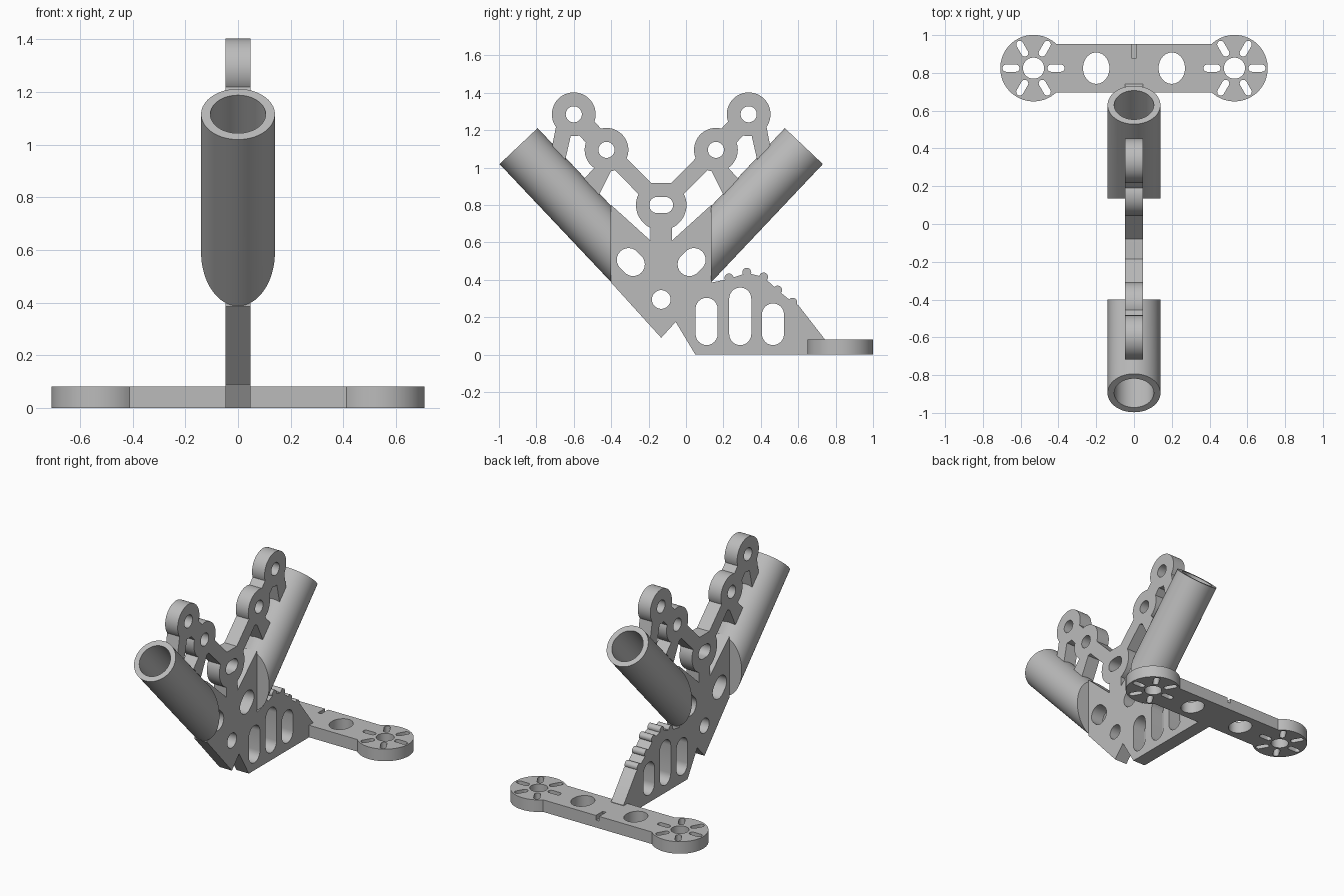
import bpy, bmesh, math
from mathutils import Vector, Matrix

if "Cube" in bpy.data.objects:
    bpy.data.objects.remove(bpy.data.objects["Cube"])

MID = -0.1325   # y of the symmetry line of the two tubes
HALF = 0.047    # half thickness of the upright plate

grey = bpy.data.materials.new("plain_grey")
grey.diffuse_color = (0.5, 0.5, 0.5, 1)
grey.use_nodes = True
grey.node_tree.nodes["Principled BSDF"].inputs["Base Color"].default_value = grey.diffuse_color


def finish(bm, name):
    bmesh.ops.recalc_face_normals(bm, faces=bm.faces)
    me = bpy.data.meshes.new(name)
    bm.to_mesh(me)
    bm.free()
    me.materials.append(grey)
    ob = bpy.data.objects.new(name, me)
    bpy.context.collection.objects.link(ob)
    bpy.ops.object.select_all(action='DESELECT')
    ob.select_set(True)
    bpy.context.view_layer.objects.active = ob
    bpy.ops.object.shade_smooth_by_angle(angle=math.radians(30))
    return ob


def prism(name, loops, lo, hi, place):
    """Extrude an outline (first loop) with holes (other loops) from lo to hi."""
    bm = bmesh.new()
    ends = ([], [])
    sides = []
    for loop in loops:
        rings = []
        for k, d in enumerate((lo, hi)):
            vs = [bm.verts.new(place(a, b, d)) for a, b in loop]
            ends[k].extend(bm.edges.new((vs[i - 1], vs[i])) for i in range(len(vs)))
            rings.append(vs)
        sides.append(rings)
    for edges in ends:
        bmesh.ops.triangle_fill(bm, use_beauty=True, edges=edges)
    for r0, r1 in sides:
        for i in range(len(r0)):
            bm.faces.new((r0[i - 1], r0[i], r1[i], r1[i - 1]))
    return finish(bm, name)


def upright(name, *loops):
    return prism(name, loops, -HALF, HALF, lambda a, b, d: (d, a, b))


def flat(name, lo, hi, *loops):
    return prism(name, loops, lo, hi, lambda a, b, d: (a, b, d))


def circle(c, rx, ry=None, n=48):
    ry = ry or rx
    return [(c[0] + rx * math.cos(2 * math.pi * i / n),
             c[1] + ry * math.sin(2 * math.pi * i / n)) for i in range(n)]


def slot(p, q, r, n=12):
    """Rounded slot between the two arc centres p and q."""
    a = math.atan2(q[1] - p[1], q[0] - p[0])
    pts = []
    for c, start in ((q, a - math.pi / 2), (p, a + math.pi / 2)):
        pts += [(c[0] + r * math.cos(start + math.pi * i / n),
                 c[1] + r * math.sin(start + math.pi * i / n)) for i in range(n + 1)]
    return pts


def strip(p, q, w, trim_p, trim_q):
    """Straight link between two centres, shortened at both ends."""
    p, q = Vector(p), Vector(q)
    d = (q - p).normalized()
    s = Vector((-d.y, d.x)) * w / 2
    p, q = p + d * trim_p, q - d * trim_q
    return [tuple(v) for v in (p + s, q + s, q - s, p - s)]


def flip(loop, side):
    return [(MID + side * (y - MID), z) for y, z in loop]


# Upright web with the slotted foot
web = [(-.40, .385), (MID, .09), (-.055, .175), (.05, 0), (.74, 0), (.74, .085),
       (.60, .265), (.57, .28), (.49, .345), (.415, .415), (.325, .437), (.23, .405),
       (.135, .385), (.135, .80), (-.075, .61), (-.075, .68), (-.19, .68),
       (-.19, .61), (-.40, .80)]
web_hole = slot((-.307, .507), (-.283, .483), .063)
upright("web_plate", web, web_hole, flip(web_hole, -1), circle((MID, .295), .05),
        slot((.11, .11), (.11, .245), .059),
        slot((.29, .11), (.29, .30), .059),
        slot((.465, .11), (.465, .215), .059))

# Grip bumps along the top of the foot
for i, c in enumerate([(.23, .41), (.325, .44), (.415, .415), (.49, .345), (.57, .28)]):
    upright(f"foot_bump_{i + 1}", circle(c, .024, n=24))

# Central ring with flat top and slotted eye
hub = (MID, .80)
upright("centre_ring", [(y, min(z, .917)) for y, z in circle(hub, .135)],
        slot((MID - .02, .80), (MID + .02, .80), .044))

# Two mirrored arms with eyelets, and the two tubes
A, B = (-.425, 1.095), (-.60, 1.285)
for side, label in ((1, "front"), (-1, "back")):
    for c, part in ((A, "inner"), (B, "outer")):
        upright(f"{label}_{part}_eyelet", flip(circle(c, .117), side),
                flip(circle(c, .043), side))
    upright(f"{label}_arm_link", flip(strip(A, hub, .09, .10, .12), side))
    upright(f"{label}_eyelet_link", flip(strip(A, B, .11, .095, .095), side))
    upright(f"{label}_inner_strut",
            flip([(-.40, .985), (-.465, .855), (-.545, .94), (-.485, 1.005)], side))
    upright(f"{label}_outer_strut",
            flip([(-.615, 1.175), (-.645, 1.043), (-.715, 1.117), (-.695, 1.22)], side))

    # Tube: blind bore, cut off by a vertical plane at its lower end
    bm = bmesh.new()
    n = 64
    rings = []
    for r, t in ((.105, .57), (.105, 0), (.14, 0), (.14, 1.0)):
        rings.append([bm.verts.new((x, y, t)) for x, y in circle((0, 0), r, n=n)])
    for r0, r1 in zip(rings, rings[1:]):
        for i in range(n):
            bm.faces.new((r0[i - 1], r0[i], r1[i], r1[i - 1]))
    bm.faces.new(rings[0])
    bm.faces.new(rings[-1])
    axis = Vector((0, side * .687, -.727)).normalized()
    top = Vector((0, MID + side * (-.895 - MID), 1.115))
    bm.transform(Matrix.Translation(top) @ axis.to_track_quat('Z', 'Y').to_matrix().to_4x4())
    cut = bmesh.ops.bisect_plane(bm, geom=bm.verts[:] + bm.edges[:] + bm.faces[:],
                                 plane_co=(0, MID - side * .2675, 0),
                                 plane_no=(0, side, 0), clear_outer=True)
    rim = [e for e in cut["geom_cut"] if isinstance(e, bmesh.types.BMEdge)]
    bmesh.ops.holes_fill(bm, edges=rim, sides=0)
    finish(bm, f"{label}_tube")

# Crossbar with round ends, lightening holes and a slit at the back
CY, R, HW = .825, .176, .1275
a0 = math.pi - math.asin(HW / R)
arc = [-a0 + 2 * a0 * i / 48 for i in range(49)]
right = [(.532 + R * math.cos(a), CY + R * math.sin(a)) for a in arc]
left = [(-x, 2 * CY - y) for x, y in right]
slit = [(.012, CY + HW), (.012, .878), (-.012, .878), (-.012, CY + HW)]
holes = []
for s in (-1, 1):
    c = (s * .532, CY)
    holes.append(circle((s * .2, CY), .07, .083))
    holes.append(circle(c, .056))
    for k in range(6):
        u = (math.cos(k * math.pi / 3), math.sin(k * math.pi / 3))
        holes.append(slot((c[0] + .093 * u[0], c[1] + .093 * u[1]),
                          (c[0] + .145 * u[0], c[1] + .145 * u[1]), .019))
flat("crossbar", 0, .082, right + slit + left, *holes)
flat("slit_floor", 0, .05, slit)
